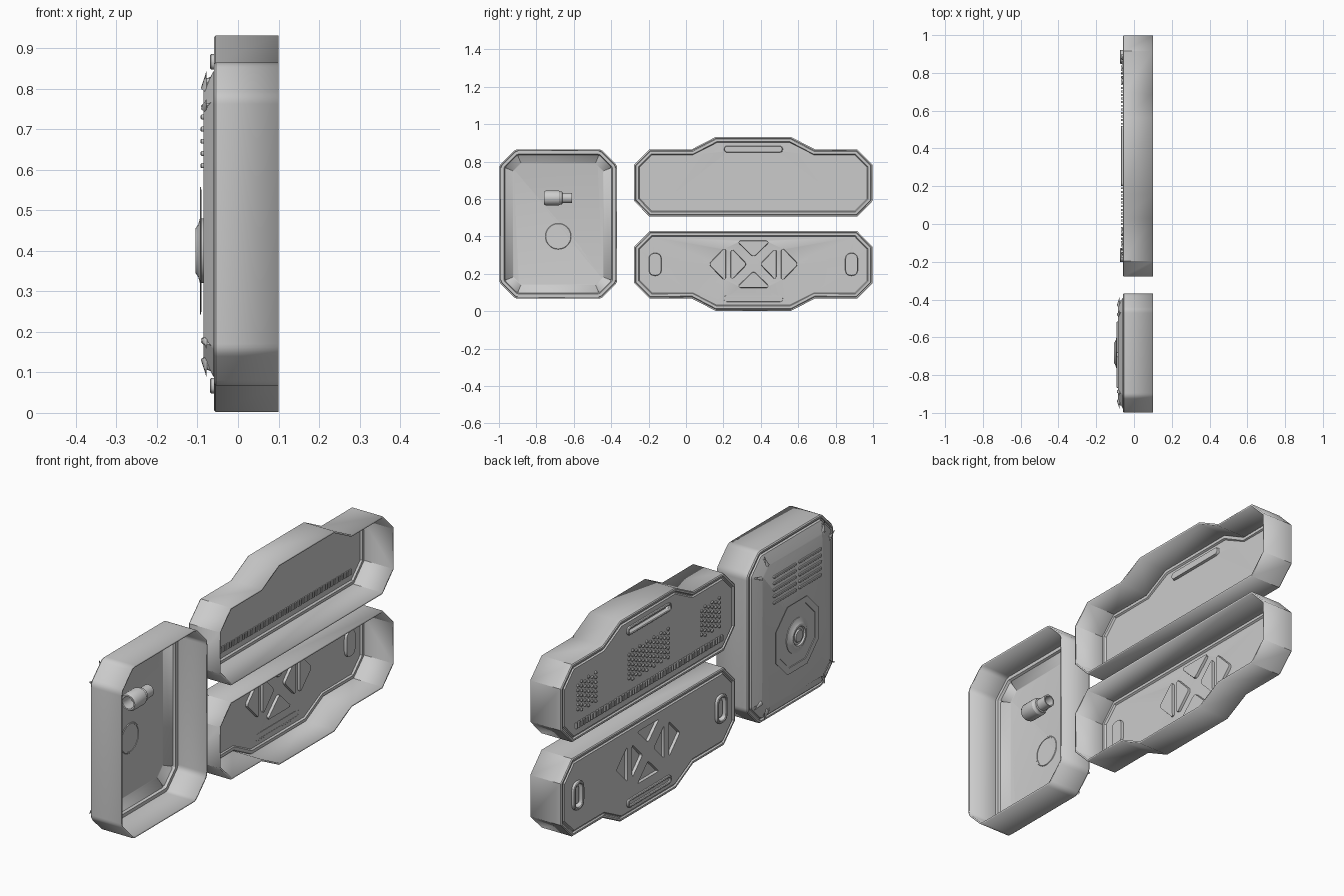
import bpy, bmesh, math
from mathutils import Vector, Matrix

cube = bpy.data.objects.get("Cube")
if cube:
    bpy.data.objects.remove(cube)

grey = bpy.data.materials.new("plain_grey")
grey.use_nodes = True
GREY = (0.6, 0.6, 0.6, 1)
grey.diffuse_color = GREY
grey.node_tree.nodes["Principled BSDF"].inputs["Base Color"].default_value = GREY


def finish(name, bm):
    bmesh.ops.recalc_face_normals(bm, faces=bm.faces[:])
    me = bpy.data.meshes.new(name)
    bm.to_mesh(me)
    bm.free()
    me.materials.append(grey)
    ob = bpy.data.objects.new(name, me)
    bpy.context.collection.objects.link(ob)
    bpy.ops.object.select_all(action='DESELECT')
    ob.select_set(True)
    bpy.context.view_layer.objects.active = ob
    bpy.ops.object.shade_smooth_by_angle(angle=math.radians(30))
    return ob


# Outlines are counter-clockwise lists of (y, z) points
def inset(poly, d):
    out = []
    for i, p in enumerate(poly):
        a = (p - poly[i - 1]).normalized()
        b = (poly[(i + 1) % len(poly)] - p).normalized()
        na, nb = Vector((-a.y, a.x)), Vector((-b.y, b.x))
        out.append(p + (na + nb) * d / (1 + na.dot(nb)))
    return out


def rounded(poly, r, n=4):
    out = []
    for i, p in enumerate(poly):
        q, s = poly[i - 1], poly[(i + 1) % len(poly)]
        a, b = p + (q - p).normalized() * r, p + (s - p).normalized() * r
        for k in range(n + 1):
            t = k / n
            out.append(a * (1 - t) ** 2 + p * 2 * t * (1 - t) + b * t * t)
    return out


def pts(*pairs):
    return [Vector(p) for p in pairs]


def box(y, z, hy, hz, cut=0):
    c = pts((y - hy, z - hz), (y + hy, z - hz), (y + hy, z + hz), (y - hy, z + hz))
    return rounded(c, cut, 1) if cut else c


def slot(y, z, hy, hz):
    return rounded(box(y, z, hy, hz), min(hy, hz) * 0.98, 5)


def circle(y, z, r, n=32):
    return pts(*[(y + r * math.cos(k * math.tau / n), z + r * math.sin(k * math.tau / n))
                 for k in range(n)])


def loop(bm, poly, x):
    return [bm.verts.new((x, p.x, p.y)) for p in poly]


def bridge(bm, a, b):
    for i in range(len(a)):
        bm.faces.new((a[i - 1], a[i], b[i], b[i - 1]))


# Loft an outline through (inset, x) rings, optionally capped, with pockets cut in the cap
def loft(name, outline, rings, cap=True, pockets=(), wall=0, closed=False):
    bm = bmesh.new()
    loops = [loop(bm, inset(outline, d), x) for d, x in rings]
    for a, b in zip(loops, loops[1:]):
        bridge(bm, a, b)
    if closed:
        bridge(bm, loops[-1], loops[0])
    elif cap and not pockets:
        bm.faces.new(loops[-1])
    elif cap:
        face_x = rings[-1][1]
        rims = [loop(bm, p, face_x) for p in pockets]
        for p, rim in zip(pockets, rims):
            mid = loop(bm, inset(p, 0.003), face_x + 0.012)
            bridge(bm, rim, mid)
            bm.faces.new(mid)
        edges = []
        for lp in [loops[-1]] + rims:
            for i in range(len(lp)):
                e = bm.edges.get((lp[i - 1], lp[i])) or bm.edges.new((lp[i - 1], lp[i]))
                edges.append(e)
        bmesh.ops.triangle_fill(bm, use_beauty=True, edges=edges)
    ob = finish(name, bm)
    if wall:
        mod = ob.modifiers.new("wall", 'SOLIDIFY')
        mod.thickness = wall
        mod.offset = -1
        mod.use_even_offset = True
    return ob


def ring(name, outline, width, x0, x1):
    b = 0.003
    return loft(name, outline, [(b, x0), (0, x0 - b), (0, x1 + b), (b, x1), (width - b, x1),
                                (width, x1 + b), (width, x0)], closed=True)


# Long shells: same outline, one flipped top to bottom
MID_Y, SUM_Z = 0.36, 0.933
half = pts((0.915, 0.505), (0.998, 0.59), (0.998, 0.782), (0.915, 0.865), (0.69, 0.865), (0.562, 0.931))
upper = half + [Vector((2 * MID_Y - p.x, p.y)) for p in reversed(half)]
lower = [Vector((p.x, SUM_Z - p.y)) for p in reversed(upper)]
rim = [(0, 0.1), (0, -0.055), (0.004, -0.059), (0.012, -0.059), (0.016, -0.052),
       (0.021, -0.052), (0.025, -0.059)]
loft("upper_shell", upper, rim, wall=0.008, pockets=[slot(MID_Y, 0.866, 0.15, 0.012)])

# Arrow shaped pockets around the centre, and an oval pocket at each end
cy, cz = 0.361, 0.251
arrows = []
for turn in range(4):
    rot = Matrix.Rotation(turn * math.pi / 2, 2)
    grow = 1 if turn % 2 else 1.03
    tri = pts((-0.077, 0.117), (0, 0.042), (0.077, 0.117))
    arrows.append([rot @ p * grow + Vector((cy, cz)) for p in tri])
for s in (1, -1):
    arrows.append([Vector((cy, cz)) + p * s for p in pts((0.153, -0.082), (0.233, 0), (0.153, 0.082))])
ovals = [slot(MID_Y + s * 0.525, 0.25, 0.028, 0.055) for s in (1, -1)]
loft("lower_shell", lower, rim, wall=0.008,
     pockets=[rounded(t, 0.012, 3) for t in arrows] + ovals)

for side, s in (("rear", 1), ("front", -1)):
    ring(side + "_oval_rim", slot(MID_Y + s * 0.525, 0.25, 0.037, 0.065), 0.012, -0.055, -0.074)
    loft(side + "_oval_pad", slot(MID_Y + s * 0.525, 0.25, 0.017, 0.043),
         [(0, -0.045), (0, -0.058), (0.004, -0.062)])
for name, z in (("upper_slot_rim", 0.866), ("lower_slot_rim", SUM_Z - 0.866)):
    ring(name, slot(MID_Y, z, 0.16, 0.019), 0.009, -0.05, -0.069)

# Row of teeth along the upper shell
bm = bmesh.new()
for i in range(57):
    at = Matrix.Translation((-0.057, MID_Y + (i - 28) * 0.019, 0.575))
    bmesh.ops.create_cube(bm, size=1, matrix=at @ Matrix.Diagonal((0.022, 0.01, 0.026, 1)))
finish("tooth_row", bm)

# Three staggered dot grilles
bm = bmesh.new()
for y0, cols, rows in ((-0.093, 6, 7), (MID_Y, 12, 7), (0.813, 6, 7)):
    for c in range(cols):
        for r in range(rows - c % 2):
            y = y0 + (c - (cols - 1) / 2) * 0.026
            z = 0.633 + r * 0.022 + (c % 2) * 0.011
            bmesh.ops.create_cone(bm, cap_ends=True, segments=8, radius1=0.008, radius2=0.005, depth=0.008,
                                  matrix=Matrix.Translation((-0.062, y, z)) @ Matrix.Rotation(-math.pi / 2, 4, 'Y'))
finish("grille_dots", bm)

# Tall case with a raised face
case = rounded(box(-0.683, 0.466, 0.315, 0.399, 0.085), 0.018, 4)
loft("tall_case", case, [(0, 0.1), (0, -0.054), (0.004, -0.059), (0.012, -0.059), (0.015, -0.052),
                         (0.02, -0.052), (0.023, -0.061), (0.068, -0.083), (0.075, -0.085)], wall=0.008)

# Louvre bars in two columns
for side, y in (("rear", -0.6), ("front", -0.785)):
    for i in range(5):
        loft(f"{side}_louvre_{i + 1}", slot(y, 0.61 + i * 0.03, 0.083, 0.006),
             [(0, -0.08), (0, -0.09), (0.002, -0.092)])

# Eight sided plate and round speaker
oy, oz = -0.683, 0.4
loft("speaker_plate", box(oy, oz, 0.157, 0.157, 0.085),
     [(0.01, -0.09), (0, -0.0915), (0, -0.0935), (0.028, -0.0935), (0.03, -0.091)])
loft("speaker_dome", circle(oy, oz, 0.08),
     [(0, -0.084), (0, -0.094), (0.015, -0.098), (0.025, -0.105), (0.036, -0.105), (0.04, -0.098),
      (0.05, -0.098), (0.053, -0.104), (0.062, -0.105)])
ring("speaker_back_ring", circle(oy, oz, 0.07), 0.008, -0.0745, -0.08)

# Stepped tube inside the case, lying front to back
tube = loft("inner_tube", circle(0, 0, 0.04, 24),
            [(0.012, -0.7), (0.012, -0.76), (0.005, -0.76), (0, -0.75), (0, -0.68), (0.006, -0.67),
             (0.006, -0.662), (0.012, -0.66), (0.012, -0.61), (0.018, -0.61), (0.018, -0.66)])
tube.rotation_euler.z = math.pi / 2
tube.location = (-0.032, 0, 0.605)
